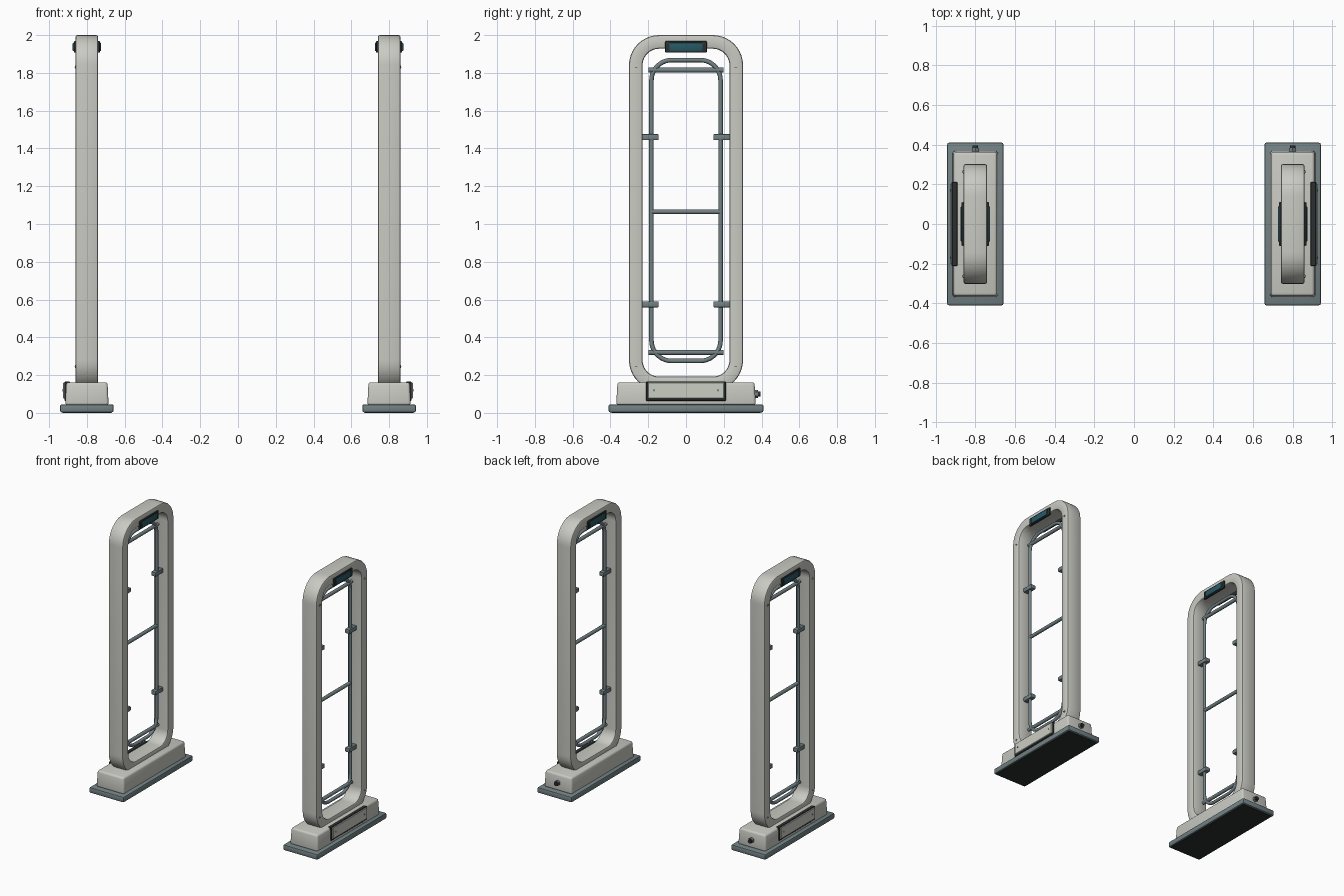
import bpy, bmesh, math
from mathutils import Matrix, Vector

if "Cube" in bpy.data.objects:
    bpy.data.objects.remove(bpy.data.objects["Cube"])

CX = 0.8  # pedestal centre; everything is mirrored to -x


def mat(name, c):
    m = bpy.data.materials.new(name)
    m.diffuse_color = (*c, 1)
    m.use_nodes = True
    m.node_tree.nodes["Principled BSDF"].inputs["Base Color"].default_value = m.diffuse_color
    return m


SHELL = mat("shell_offwhite", (0.58, 0.59, 0.54))
PANEL = mat("panel_offwhite", (0.60, 0.62, 0.55))
STEEL = mat("steel_grey", (0.17, 0.22, 0.23))
DARK = mat("dark_plastic", (0.025, 0.03, 0.03))
TEAL = mat("teal_screen", (0.02, 0.10, 0.13))


def finish(bm, name, material, angle=35):
    bmesh.ops.recalc_face_normals(bm, faces=bm.faces)
    me = bpy.data.meshes.new(name)
    bm.to_mesh(me)
    bm.free()
    me.materials.append(material)
    ob = bpy.data.objects.new(name, me)
    bpy.context.collection.objects.link(ob)
    bpy.ops.object.select_all(action='DESELECT')
    ob.select_set(True)
    bpy.context.view_layer.objects.active = ob
    bpy.ops.object.shade_smooth_by_angle(angle=math.radians(angle))
    ob.modifiers.new("mirror_pair", 'MIRROR').use_mirror_merge = False
    return ob


def box(name, x, y, z, material, bevel=0.0, seg=2, taper=1.0):
    """Box from (min, max) ranges, x relative to the pedestal centre."""
    bm = bmesh.new()
    size = Vector((x[1] - x[0], y[1] - y[0], z[1] - z[0]))
    mid = Vector((CX + sum(x) / 2, sum(y) / 2, sum(z) / 2))
    bmesh.ops.create_cube(bm, size=1)
    for v in bm.verts:
        k = taper if v.co.z > 0 else 1
        v.co = mid + Vector((v.co.x * size.x * k, v.co.y * size.y * (1 + (k - 1) * 0.4),
                             v.co.z * size.z))
    if bevel:
        bmesh.ops.bevel(bm, geom=bm.edges[:], offset=bevel, segments=seg,
                        profile=0.5, affect='EDGES')
    return finish(bm, name, material)


def rod(name, a, b, r, material, n=16):
    a, b = Vector(a), Vector(b)
    d = b - a
    bm = bmesh.new()
    bmesh.ops.create_cone(bm, cap_ends=True, segments=n, radius1=r, radius2=r, depth=d.length)
    rot = d.to_track_quat('Z', 'Y').to_matrix().to_4x4()
    bm.transform(Matrix.Translation((a + b) / 2 + Vector((CX, 0, 0))) @ rot)
    return finish(bm, name, material)


def ring(name, hy, z0, z1, r, section, material, seg=10):
    """Sweep a section of (inset, x) points round a rounded rectangle."""
    bm = bmesh.new()
    rows = []
    for k, (sy, zc) in enumerate([(1, z1 - r), (-1, z1 - r), (-1, z0 + r), (1, z0 + r)]):
        for i in range(seg + 1):
            t = math.pi / 2 * (k + i / seg)
            rows.append([bm.verts.new((CX + x, sy * (hy - r) + (r - d) * math.cos(t),
                                       zc + (r - d) * math.sin(t))) for d, x in section])
    n, m = len(rows), len(section)
    for i in range(n):
        p, q = rows[i], rows[(i + 1) % n]
        for j in range(m):
            bm.faces.new((p[j], q[j], q[(j + 1) % m], p[(j + 1) % m]))
    return finish(bm, name, material)


# Floor plate and pad
box("floor_plate", (-0.142, 0.142), (-0.41, 0.41), (0.003, 0.045), STEEL, 0.009)
box("rubber_pad", (-0.13, 0.13), (-0.395, 0.395), (0, 0.01), DARK)

# Base housing
box("base_housing", (-0.115, 0.115), (-0.37, 0.37), (0.04, 0.162), SHELL, 0.014, 3, 0.95)

# Access panel on the outer side
box("panel_gasket", (0.09, 0.119), (-0.212, 0.212), (0.064, 0.165), DARK, 0.003, 1)
box("access_panel", (0.10, 0.126), (-0.202, 0.202), (0.076, 0.161), PANEL, 0.003, 1)
for i, y in enumerate((-0.17, 0.17)):
    rod(f"panel_screw_{i}", (0.12, y, 0.12), (0.128, y, 0.12), 0.006, STEEL, 12)

# Cable gland on the back end
rod("gland_nut", (0, 0.36, 0.10), (0, 0.382, 0.10), 0.020, STEEL, 6)
rod("gland_bushing", (0, 0.37, 0.10), (0, 0.395, 0.10), 0.014, DARK)

# Antenna frame: chamfered, rounded loop
w, c, h = 0.072, 0.010, 0.060
frame = [(c, h), (0.003, h - 0.003), (0, h - c), (0, c - h), (0.003, 0.003 - h), (c, -h),
         (w - c, -h), (w - 0.003, 0.003 - h), (w, c - h), (w, h - c), (w - 0.003, h - 0.003),
         (w - c, h)]
ring("antenna_frame", 0.302, 0.12, 2.0, 0.16, frame, SHELL)

# Inner tube loop
R = 0.012
tube = [(R + R * math.cos(a * math.pi / 6), R * math.sin(a * math.pi / 6)) for a in range(12)]
ring("inner_tube_loop", 0.195, 0.263, 1.88, 0.12, tube, STEEL)

# Crossbars
for nm, z, y in (("lower", 0.32, 0.198), ("middle", 1.065, 0.185), ("upper", 1.815, 0.198)):
    rod(f"{nm}_crossbar", (0, -y, z), (0, y, z), 0.013, STEEL)

# Brackets holding the tube to the frame
for nm, z in (("lower", 0.575), ("upper", 1.46)):
    for s, side in ((-1, "front"), (1, "back")):
        y = sorted((s * 0.145, s * 0.235))
        box(f"{nm}_{side}_bracket", (-0.019, 0.019), y, (z - 0.016, z + 0.016), STEEL, 0.005)

# Status displays on both faces
for s, side in ((-1, "outer"), (1, "inner")):
    x = sorted((s * 0.055, s * 0.069))
    box(f"{side}_display_bezel", x, (-0.11, 0.11), (1.907, 1.968), DARK, 0.004)
    x = sorted((s * 0.06, s * 0.075))
    box(f"{side}_display_screen", x, (-0.088, 0.088), (1.915, 1.96), TEAL, 0.004)

# Frame screws on the outer face
for i, (y, z) in enumerate([(y, z) for y in (-0.263, 0.263) for z in (0.245, 1.83)]):
    rod(f"frame_screw_{i}", (0.055, y, z), (0.063, y, z), 0.008, SHELL, 12)
    box(f"frame_screw_slot_{i}", (0.06, 0.0645), (y - 0.007, y + 0.007),
        (z - 0.0015, z + 0.0015), DARK)
